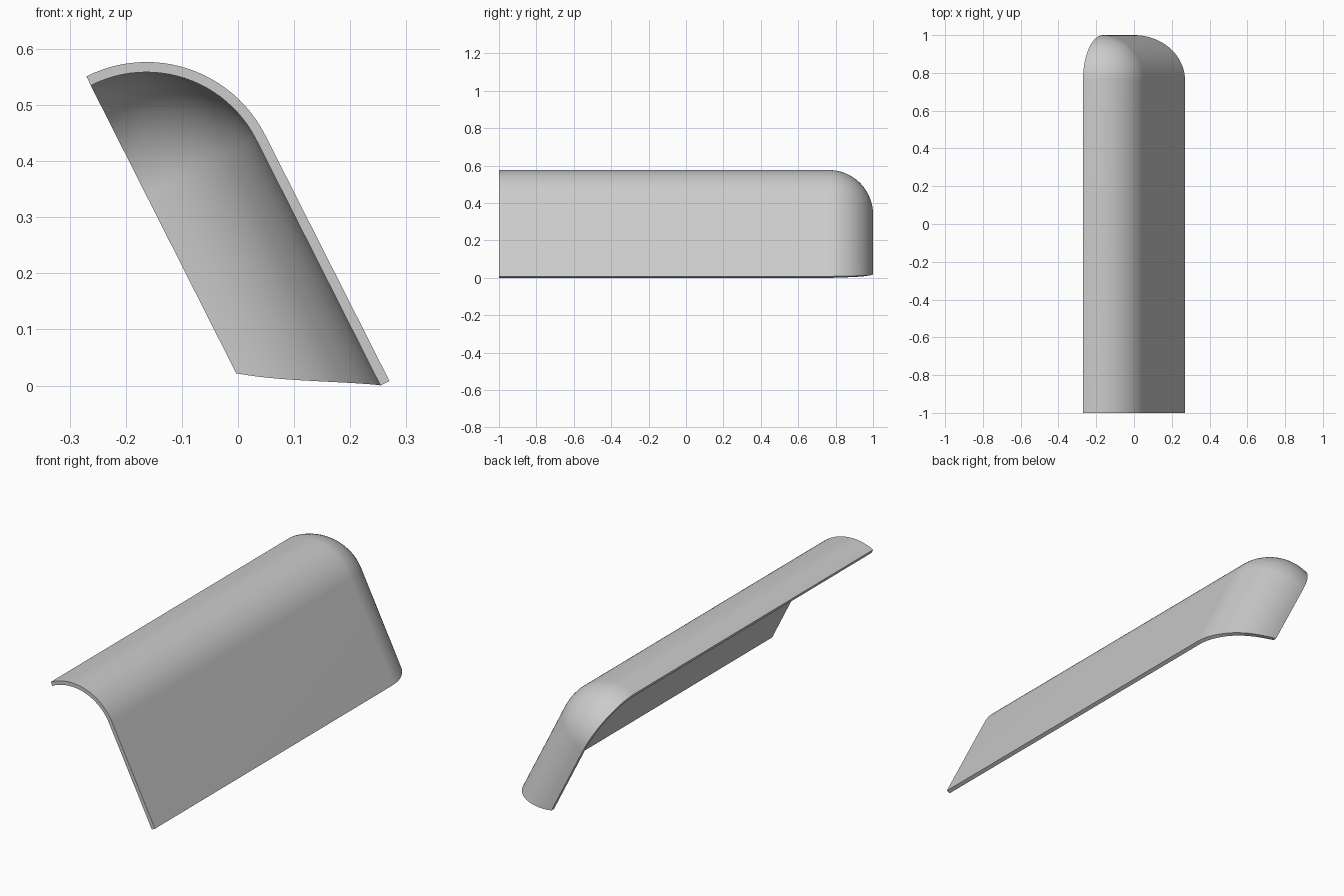
import bpy, bmesh, math
from mathutils import Vector

if "Cube" in bpy.data.objects:
    bpy.data.objects.remove(bpy.data.objects["Cube"])

SEG = 24            # steps per quarter turn
R = 0.237           # outer rounding radius
THICK = 0.018
DOWN = Vector((0.451, 0, -0.8925)).normalized()   # along the slanted wall
OUT = Vector((-DOWN.z, 0, DOWN.x)) * 1.0
OUT = Vector((abs(DOWN.z), 0, abs(DOWN.x)))       # wall normal
S0, N0, Y0 = -0.378, 0.005, 1 - R                 # centre of the corner sphere


def point(s, y, n):
    return DOWN * s + OUT * n + Vector((0, y, 0))


def arc(y, phi, bottom=False):
    """Quarter arc from the wall to the open rim, facing direction phi."""
    row = []
    for i in range(SEG + 1):
        t = i / SEG
        a = t * math.pi / 2
        n = N0 + R * math.cos(a)
        out = R * math.sin(a)
        s = S0 - out * math.cos(phi)
        if bottom:  # nearly level trim along the ground
            z = 0.0081 + 0.005 * math.sin(a) + 0.009 * t ** 8
            s = (n * OUT.z - z) / abs(DOWN.z)
        row.append(bm.verts.new(point(s, y + out * math.sin(phi), n)))
    return row


# Rounded top, corner and end, swept around the flat wall
bm = bmesh.new()
rows = [arc(-1, 0)]
rows += [arc(Y0, math.pi / 2 * k / SEG) for k in range(SEG + 1)]
rows.append(arc(Y0, math.pi / 2, True))
for a, b in zip(rows, rows[1:]):
    for i in range(SEG):
        bm.faces.new((a[i], a[i + 1], b[i + 1], b[i]))

# Flat slanted wall
low = rows[-1][0]
corner = bm.verts.new((low.co.x, -1, low.co.z))
bm.faces.new((rows[0][0], rows[1][0], low, corner))
bmesh.ops.remove_doubles(bm, verts=bm.verts[:], dist=1e-5)
bmesh.ops.recalc_face_normals(bm, faces=bm.faces[:])
wall = max(bm.faces, key=lambda f: f.calc_area())
if wall.normal.dot(OUT) < 0:
    bmesh.ops.reverse_faces(bm, faces=bm.faces[:])

mesh = bpy.data.meshes.new("curved_shell")
bm.to_mesh(mesh)
bm.free()
shell = bpy.data.objects.new("curved_shell", mesh)
bpy.context.collection.objects.link(shell)
bpy.context.view_layer.objects.active = shell
shell.select_set(True)

# Sheet thickness, inwards
mod = shell.modifiers.new("thickness", 'SOLIDIFY')
mod.thickness = THICK
mod.offset = -1
bpy.ops.object.modifier_apply(modifier=mod.name)
bpy.ops.object.shade_smooth_by_angle(angle=math.radians(35))

# Centre on x and rest on the ground
xs = [v.co.x for v in shell.data.vertices]
zs = [v.co.z for v in shell.data.vertices]
shift = Vector((-(min(xs) + max(xs)) / 2, 0, -min(zs)))
for v in shell.data.vertices:
    v.co += shift
